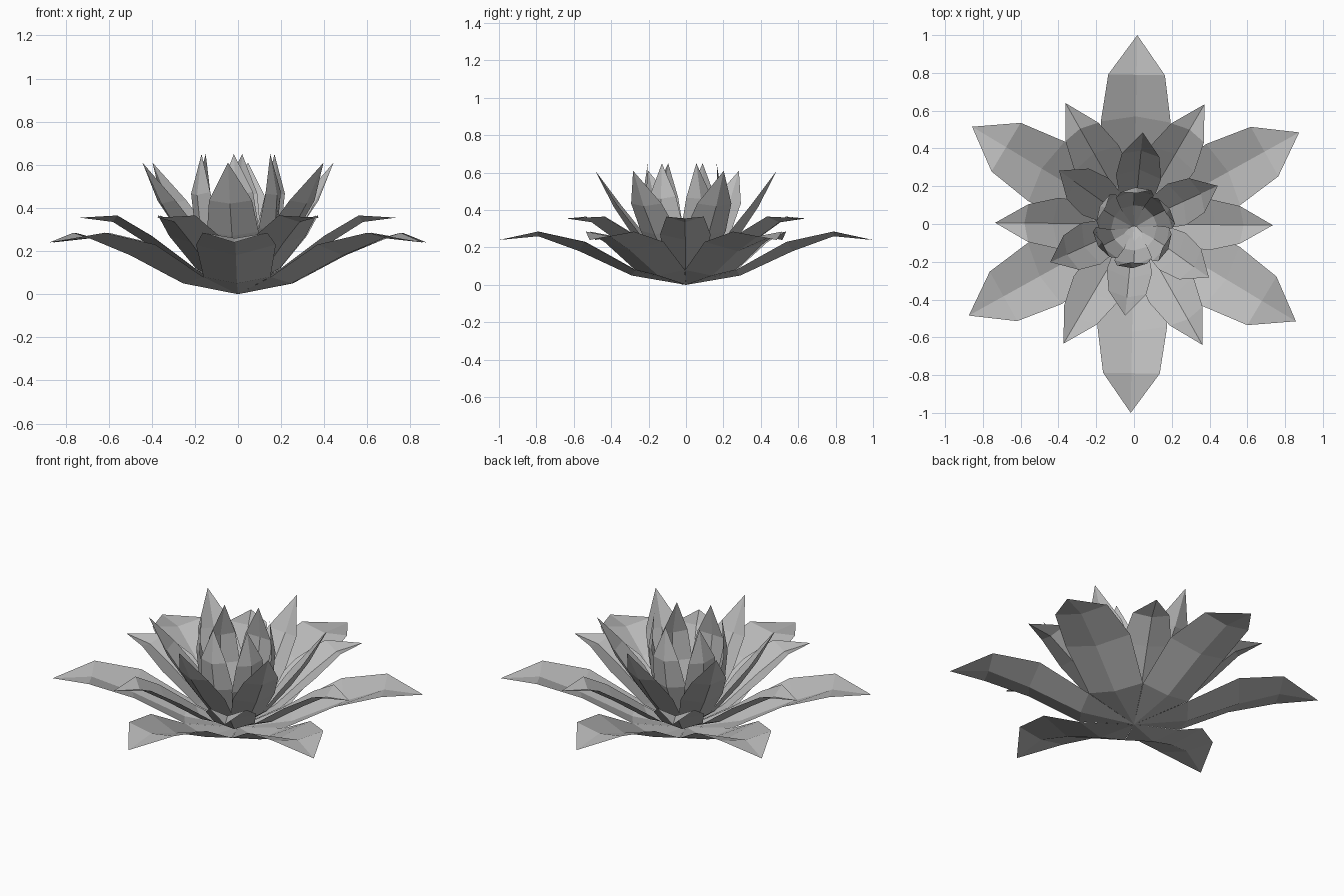
import bpy, math
from mathutils import Matrix, Vector

cube = bpy.data.objects.get("Cube")
if cube:
    bpy.data.objects.remove(cube, do_unlink=True)

grey = bpy.data.materials.new("petal_grey")
colour = (0.5, 0.5, 0.5, 1)
grey.use_nodes = True
grey.diffuse_color = colour
grey.node_tree.nodes["Principled BSDF"].inputs["Base Color"].default_value = colour


def petal_mesh(name, rows, tip, roll):
    """Creased petal along +x; each row is (reach, height, half width, edge inset, edge lift)."""
    verts = [Vector((0, 0, 0))]
    for reach, height, half, inset, lift in rows:
        verts += [Vector((reach - inset, -half, height + lift)),
                  Vector((reach, 0, height)),
                  Vector((reach - inset, half, height + lift))]
    verts.append(Vector((tip[0], 0, tip[1])))
    last = len(verts) - 1
    faces = [(0, 1, 2), (0, 2, 3)]
    for r in range(len(rows) - 1):
        for side in (1, 2):
            a = 3 * r + side
            faces.append((a, a + 3, a + 4, a + 1))
    faces += [(last - 3, last, last - 2), (last - 2, last, last - 1)]
    # Roll about the base-to-tip line so neighbouring petals overlap
    turn = Matrix.Rotation(math.radians(roll), 3, verts[last])
    mesh = bpy.data.meshes.new(name)
    mesh.from_pydata([turn @ v for v in verts], [], faces)
    mesh.materials.append(grey)
    mesh.update()
    return mesh


def whorl(name, rows, tip, start, roll=0, shift=0):
    """Ring of six petals sharing one mesh."""
    mesh = petal_mesh(name, rows, tip, roll)
    for i in range(6):
        petal = bpy.data.objects.new(f"{name}_{i + 1}", mesh)
        petal.rotation_euler.z = math.radians(start + 60 * i)
        petal.location.y = shift
        bpy.context.collection.objects.link(petal)


# Wide spreading petals
whorl("outer_petal", [(0.29, 0.05, 0.155, 0.02, 0.03),
                      (0.57, 0.18, 0.185, 0.03, 0.05),
                      (0.79, 0.26, 0.15, 0.0, 0.025)], (1.0, 0.24), 89)

# Shorter raised petals between them
whorl("second_petal", [(0.22, 0.09, 0.11, 0.02, 0.03),
                       (0.43, 0.24, 0.135, 0.03, 0.03),
                       (0.58, 0.335, 0.1, 0.02, 0.03)], (0.735, 0.355), -0.5)

# Steep petals around the cup
whorl("steep_petal", [(0.16, 0.11, 0.09, 0.02, 0.02),
                      (0.29, 0.27, 0.12, 0.04, 0.02),
                      (0.39, 0.42, 0.1, 0.025, 0.015)], (0.487, 0.61), 84.5)

# Closed cup of upright petals
whorl("cup_petal", [(0.12, 0.11, 0.07, 0.015, 0.015),
                    (0.2, 0.3, 0.1, 0.035, 0.01),
                    (0.215, 0.46, 0.08, 0.02, 0.01)], (0.185, 0.65), 84, 10, -0.02)
